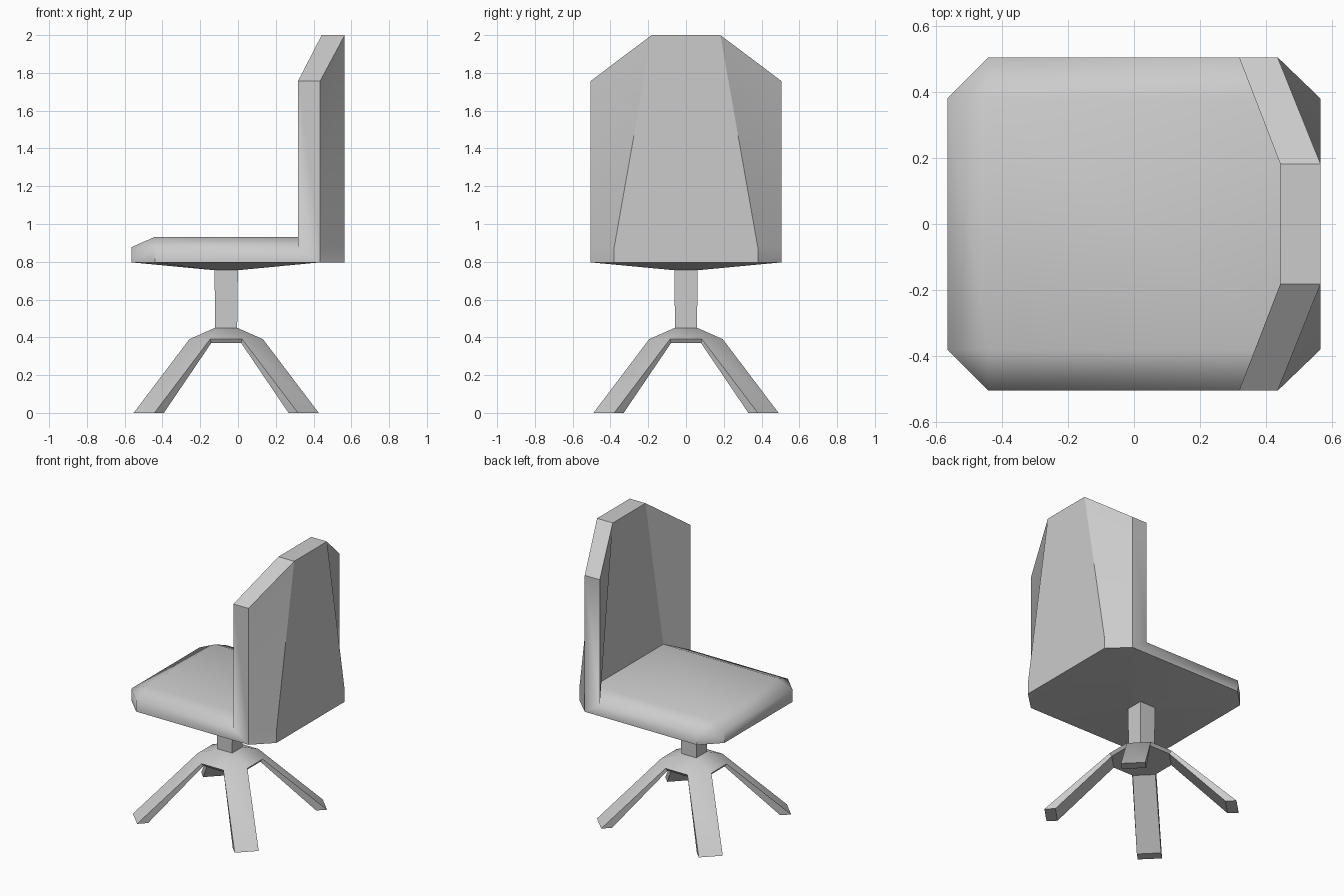
import bpy, bmesh
from math import radians, cos, sin, pi

if "Cube" in bpy.data.objects:
    bpy.data.objects.remove(bpy.data.objects["Cube"])

CX = -0.0625  # centre of the pedestal


def finish(name, bm, is_sharp):
    bmesh.ops.recalc_face_normals(bm, faces=bm.faces)
    for f in bm.faces:
        f.smooth = True
    for e in bm.edges:
        e.smooth = not is_sharp(e)
    me = bpy.data.meshes.new(name)
    bm.to_mesh(me)
    bm.free()
    ob = bpy.data.objects.new(name, me)
    bpy.context.collection.objects.link(ob)
    return ob


def loft(bm, rings, cap=True):
    loops = [[bm.verts.new(p) for p in r] for r in rings]
    n = len(loops[0])
    for lo, hi in zip(loops, loops[1:]):
        for i in range(n):
            j = (i + 1) % n
            bm.faces.new((lo[i], lo[j], hi[j], hi[i]))
    if cap:
        bm.faces.new(loops[0][::-1])
        bm.faces.new(loops[-1])


def square(r, z):
    return [(CX + x * r, y * r, z) for x, y in ((1, 1), (-1, 1), (-1, -1), (1, -1))]


# Seat and back shell: corner points of one half, capitals are their mirror
pts = {
    'a': (-.565, .38, .797), 'b': (-.44, .505, .797), 'c': (.435, .505, .797), 'd': (.565, .38, .797),
    'l': (-.565, .38, .877), 'm': (-.44, .505, .877), 'n': (.435, .505, .877), 'o': (.565, .38, .877),
    'e': (-.44, .38, .932), 'f': (.443, .38, .932), 'g': (.318, .505, .877), 'h': (.318, .505, 1.757),
    'i': (.443, .182, 2), 'j': (.565, .182, 2), 'k': (.435, .505, 1.757),
    'p': (CX - .06, .06, .755), 'q': (CX + .06, .06, .755)}
half = ['abml', 'lme', 'mgfe', 'bcnkhgm', 'ghif', 'hkji', 'nojk', 'cdon', 'abp', 'bcqp']
across = ['aALl', 'lLEe', 'eEFf', 'fFIi', 'iIJj', 'jJOo', 'oODd', 'dDCc', 'cCQq', 'aAPp', 'pPQq']
bm = bmesh.new()
V = {}
for key, (x, y, z) in pts.items():
    V[key] = bm.verts.new((x, y, z))
    V[key.upper()] = bm.verts.new((x, -y, z))
for face in half + [f.upper() for f in half] + across:
    bm.faces.new([V[k] for k in face])


def shell_sharp(e):
    rim = all(.86 < v.co.z < .95 for v in e.verts)
    return e.calc_face_angle(pi) > radians(75 if rim else 30)


finish("seat_and_back", bm, shell_sharp)


def sharp30(e):
    return e.calc_face_angle(pi) > radians(30)


# Pedestal column
bm = bmesh.new()
loft(bm, [square(.058, .44), square(.062, .76)])
finish("column", bm, sharp30)

# Hub: square top flaring to an octagonal lip, with four legs from its corners
A, B = .195, .085
octagon = [(A, B), (B, A), (-B, A), (-A, B), (-A, -B), (-B, -A), (B, -A), (A, -B)]
bm = bmesh.new()
top = [bm.verts.new(p) for p in square(.06, .45)]
lip = [bm.verts.new((CX + x, y, .39)) for x, y in octagon]
low = [bm.verts.new((CX + x * .93, y * .93, .37)) for x, y in octagon]
foot_o = ((.49, .38), (.38, .49))
foot_i = ((.44, .33), (.33, .44))
bm.faces.new(top)
bm.faces.new(low)
for k in range(4):
    i0, i1, i2 = 2 * k, 2 * k + 1, (2 * k + 2) % 8
    bm.faces.new((top[k], lip[i0], lip[i1]))
    bm.faces.new((top[k], lip[i1], lip[i2], top[(k + 1) % 4]))
    bm.faces.new((lip[i1], low[i1], low[i2], lip[i2]))
    # Leg, turned a quarter each time
    c, s = round(cos(k * pi / 2)), round(sin(k * pi / 2))
    o0, o1, n0, n1 = [bm.verts.new((CX + c * x - s * y, s * x + c * y, 0))
                      for x, y in foot_o + foot_i]
    bm.faces.new((lip[i0], lip[i1], o1, o0))
    bm.faces.new((low[i0], low[i1], n1, n0))
    bm.faces.new((lip[i0], low[i0], n0, o0))
    bm.faces.new((lip[i1], low[i1], n1, o1))
    bm.faces.new((o0, o1, n1, n0))
finish("leg_base", bm, sharp30)
